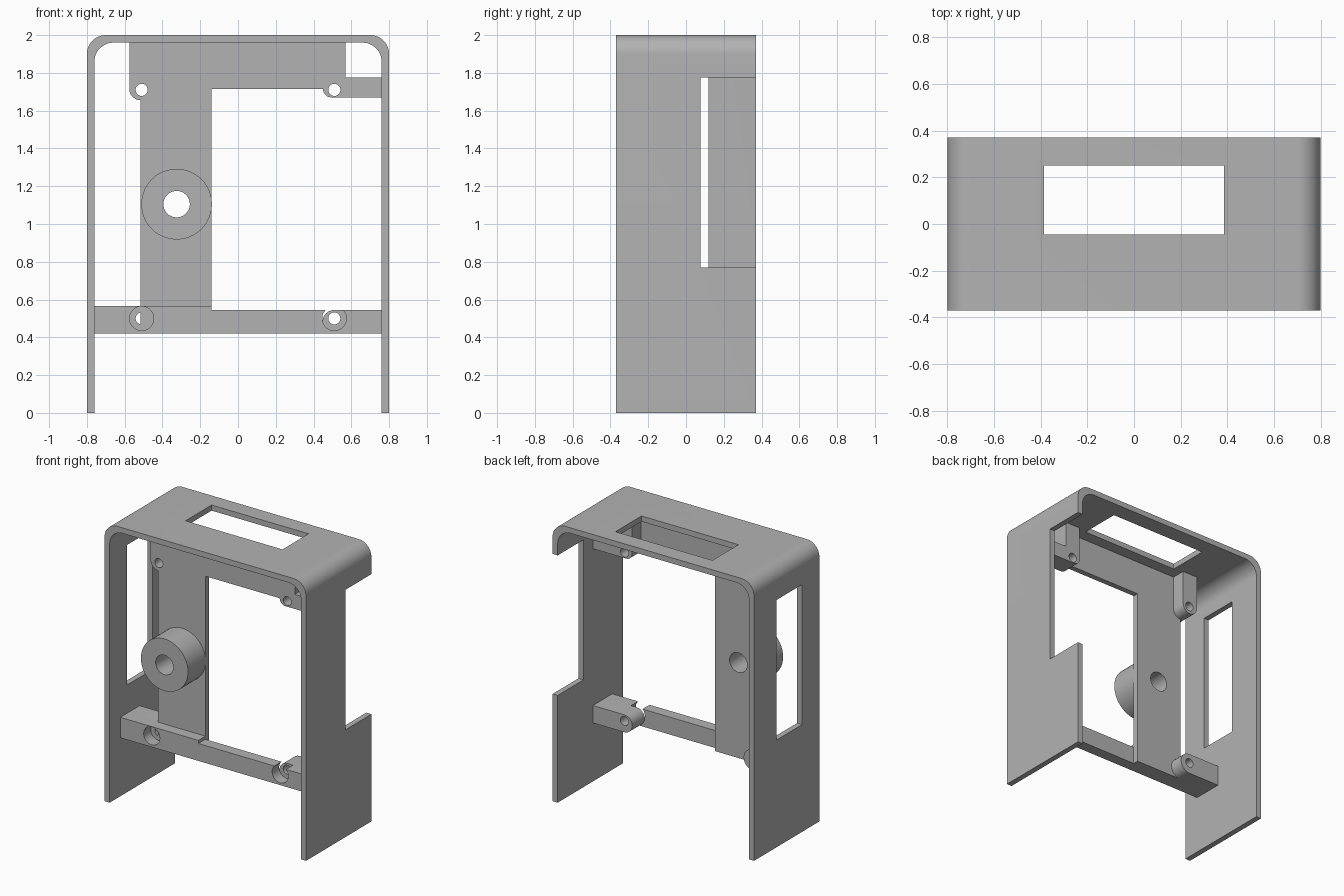
import bpy, bmesh
from math import cos, sin, radians

cube = bpy.data.objects.get("Cube")
if cube:
    bpy.data.objects.remove(cube, do_unlink=True)

grey = bpy.data.materials.new("plain_grey")
grey.use_nodes = True
COLOUR = (0.45, 0.45, 0.45, 1)
grey.diffuse_color = COLOUR
grey.node_tree.nodes["Principled BSDF"].inputs["Base Color"].default_value = COLOUR


def arc(cx, cz, r, start, end, steps=12):
    angles = [radians(start + (end - start) * i / steps) for i in range(steps + 1)]
    return [(cx + r * cos(a), cz + r * sin(a)) for a in angles]


def circle(cx, cz, r):
    return arc(cx, cz, r, 0, 360, 48)[:-1]


def rect(x0, x1, z0, z1):
    return [(x0, z0), (x1, z0), (x1, z1), (x0, z1)]


def extrude(name, profile, y0, y1):
    """Extrude an x-z outline from y0 to y1."""
    bm = bmesh.new()
    face = bm.faces.new([bm.verts.new((x, y0, z)) for x, z in profile])
    result = bmesh.ops.extrude_face_region(bm, geom=[face])
    moved = [g for g in result["geom"] if isinstance(g, bmesh.types.BMVert)]
    bmesh.ops.translate(bm, verts=moved, vec=(0, y1 - y0, 0))
    bmesh.ops.recalc_face_normals(bm, faces=bm.faces)
    mesh = bpy.data.meshes.new(name)
    bm.to_mesh(mesh)
    bm.free()
    mesh.materials.append(grey)
    obj = bpy.data.objects.new(name, mesh)
    bpy.context.collection.objects.link(obj)
    return obj


def activate(obj):
    bpy.ops.object.select_all(action="DESELECT")
    obj.select_set(True)
    bpy.context.view_layer.objects.active = obj


def part(name, profile, y0, y1, cuts=()):
    """Extruded part with (outline, y0, y1) openings cut through it."""
    obj = extrude(name, profile, y0, y1)
    for outline, c0, c1 in cuts:
        cutter = extrude("cutter", outline, c0, c1)
        cutter.hide_render = True
        mod = obj.modifiers.new("opening", "BOOLEAN")
        mod.operation = "DIFFERENCE"
        mod.solver = "EXACT"
        mod.object = cutter
        activate(obj)
        bpy.ops.object.modifier_apply(modifier=mod.name)
        bpy.data.objects.remove(cutter, do_unlink=True)
    activate(obj)
    bpy.ops.object.shade_smooth_by_angle(angle=radians(30))
    return obj


# Main dimensions
W, IN, D = 0.80, 0.76, 0.37
FRONT, PLATE, PLATE_BACK, BOSS_BACK = -0.25, -0.17, -0.13, -0.03
HOLE_X, HOLE_TOP, HOLE_LOW, HOLE_R = 0.51, 1.71, 0.50, 0.032


def screw_hole(x, z, r=HOLE_R, y0=-0.3, y1=0.1):
    return (circle(x, z, r), y0, y1)


# Outer shell: rounded arch with a top window and two side openings
outer = [(W, 0)] + arc(0.7, 1.9, 0.1, 0, 90) + arc(-0.7, 1.9, 0.1, 90, 180) + [(-W, 0)]
inner = [(-IN, 0)] + arc(-0.66, 1.86, 0.1, 180, 90) + arc(0.66, 1.86, 0.1, 90, 0) + [(IN, 0)]
part("shell", outer + inner, -D, D, [
    (rect(-0.385, 0.385, 1.9, 2.1), -0.045, 0.25),
    (rect(0.7, 0.9, 0.77, 1.775), 0.077, 0.5),
    (rect(-0.9, -0.7, 0.77, 1.775), -0.175, 0.118),
])

# Inner plate: post, header and side arm in one sheet
KNOB_X, KNOB_Z = -0.325, 1.105
plate = ([(-0.575, 1.965)] + arc(-0.515, 1.715, 0.06, 180, 270)
         + [(-0.515, 0.42), (-0.14, 0.42), (-0.14, 1.715)]
         + arc(0.495, 1.715, 0.045, 180, 270)
         + [(IN, 1.67), (IN, 1.775), (0.57, 1.775), (0.57, 1.965)])
part("inner_plate", plate, PLATE, PLATE_BACK, [
    screw_hole(-HOLE_X, HOLE_TOP), screw_hole(HOLE_X, HOLE_TOP),
    screw_hole(KNOB_X, KNOB_Z, 0.07)])

# Hollow round spacer on the post
part("round_spacer", circle(KNOB_X, KNOB_Z, 0.187), -D, PLATE,
     [screw_hole(KNOB_X, KNOB_Z, 0.07, -0.5, 0)])

# Upper screw tabs
right_tab = [(-0.575, 1.965)] + arc(-0.515, 1.715, 0.06, 180, 360) + [(-0.455, 1.965)]
left_tab = ([(0.45, 1.965)] + arc(0.495, 1.715, 0.045, 180, 270)
            + [(IN, 1.67), (IN, 1.775), (0.57, 1.775), (0.57, 1.965)])
part("upper_right_tab", right_tab, PLATE_BACK, BOSS_BACK, [screw_hole(-HOLE_X, HOLE_TOP)])
part("upper_left_tab", left_tab, PLATE_BACK, BOSS_BACK, [screw_hole(HOLE_X, HOLE_TOP)])

# Lower crossbar with counterbores
bar = [(-IN, 0.42), (IN, 0.42), (IN, 0.545), (-0.14, 0.545), (-0.14, 0.567), (-IN, 0.567)]
part("crossbar", bar, FRONT, PLATE,
     [screw_hole(s * HOLE_X, HOLE_LOW, 0.064, -0.4, 0) for s in (-1, 1)])

# Lower screw blocks, rounded towards the middle
for side, name, top in ((1, "lower_left_block", 0.545), (-1, "lower_right_block", 0.567)):
    r = (top - 0.42) / 2
    outline = arc(HOLE_X, 0.42 + r, r, 90, 270) + [(IN, 0.42), (IN, top)]
    part(name, [(side * x, z) for x, z in outline], PLATE, BOSS_BACK,
         [screw_hole(side * HOLE_X, HOLE_LOW)])
